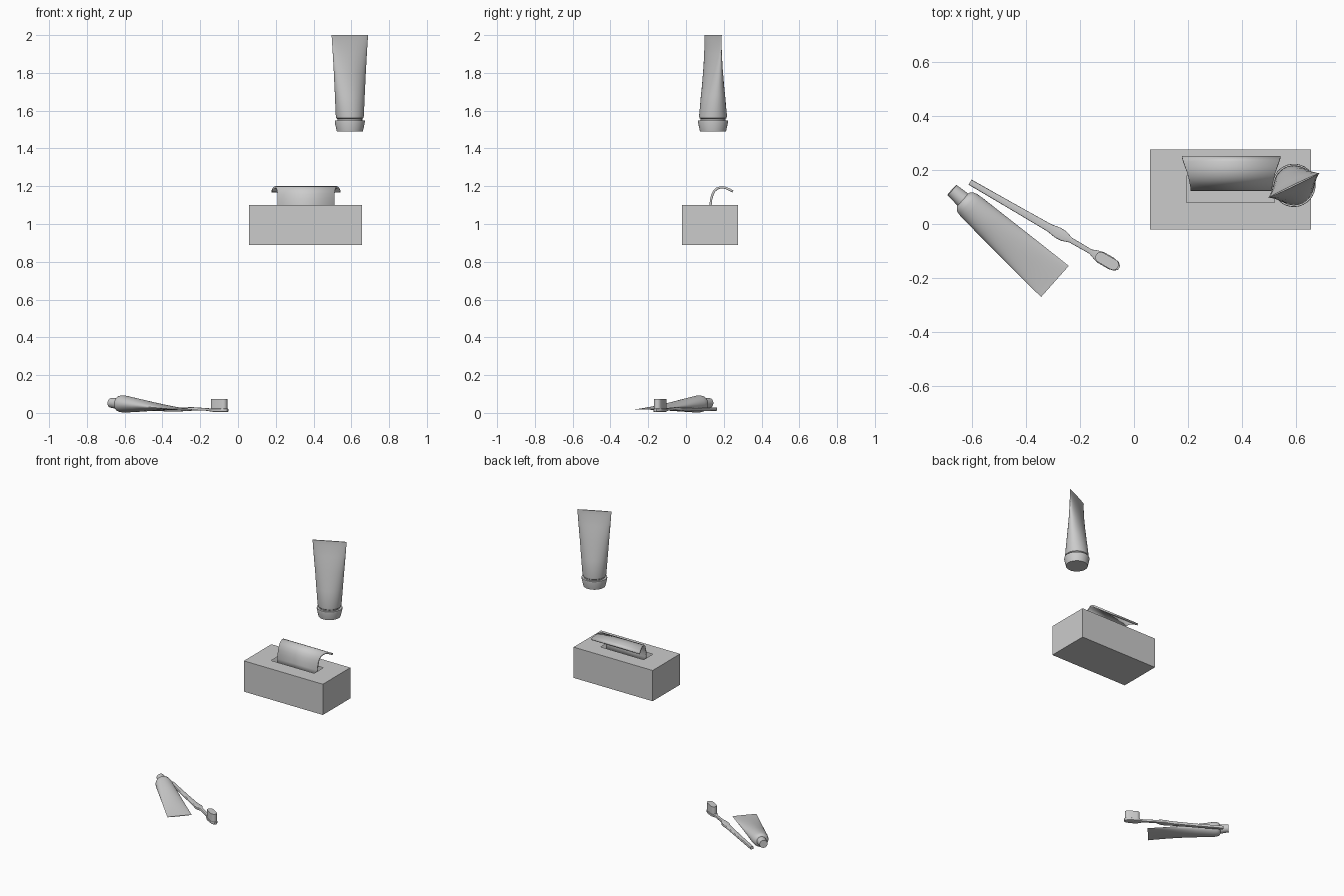
import bpy, bmesh, math
from mathutils import Matrix, Vector

if "Cube" in bpy.data.objects:
    bpy.data.objects.remove(bpy.data.objects["Cube"])


def make_object(name, bm, angle=35):
    bmesh.ops.recalc_face_normals(bm, faces=bm.faces)
    mesh = bpy.data.meshes.new(name)
    bm.to_mesh(mesh)
    bm.free()
    ob = bpy.data.objects.new(name, mesh)
    bpy.context.collection.objects.link(ob)
    bpy.ops.object.select_all(action='DESELECT')
    ob.select_set(True)
    bpy.context.view_layer.objects.active = ob
    if angle:
        bpy.ops.object.shade_smooth_by_angle(angle=math.radians(angle))
    return ob


def frame(origin, axis, side):
    # local z runs along the axis, local x along the wide side
    z = Vector(axis).normalized()
    x = Vector(side).normalized()
    y = z.cross(x)
    m = Matrix((x, y, z)).transposed().to_4x4()
    m.translation = Vector(origin)
    return m


def loft(name, m, stations, sides=32, power=1.0, angle=35):
    # stations: (distance, half width, half depth[, depth offset])
    bm = bmesh.new()
    rings = []
    for st in stations:
        t, a, b = st[:3]
        off = st[3] if len(st) > 3 else 0
        ring = []
        for i in range(sides):
            u = 2 * math.pi * i / sides
            c, s = math.cos(u), math.sin(u)
            x = a * math.copysign(abs(c) ** power, c)
            y = b * math.copysign(abs(s) ** power, s) + off
            ring.append(bm.verts.new(m @ Vector((x, y, t))))
        rings.append(ring)
    for r, q in zip(rings, rings[1:]):
        for i in range(sides):
            j = (i + 1) % sides
            bm.faces.new((r[i], r[j], q[j], q[i]))
    bm.faces.new(rings[0])
    bm.faces.new(rings[-1])
    return make_object(name, bm, angle)


# standing cream tube with its cap at the bottom
a = math.radians(25.7)
m = frame((0.592, 0.143, 0), (0, 0, 1), (math.cos(a), math.sin(a), 0))
loft("cream_cap", m, [(1.49, .069, .069), (1.54, .08, .08), (1.549, .079, .079)])
loft("cream_neck", m, [(1.545, .066, .066), (1.562, .066, .066)])
loft("cream_tube", m, [(1.556, .066, .066), (1.561, .072, .072), (1.572, .0745, .074),
                       (1.68, .083, .059), (1.8, .092, .039), (1.9, .1, .021),
                       (1.97, .105, .005), (2.0, .107, .003)])

# lying paste tube
start, end = Vector((-.674, .126, .053)), Vector((-.2925, -.213, .019))
axis = end - start
m = frame(start, axis, Vector((0, 0, 1)).cross(axis))
loft("paste_cap", m, [(0, .025, .025), (.055, .03, .03)])
loft("paste_tube", m, [(.05, .024, .024), (.056, .036, .036), (.064, .045, .042),
                       (.078, .05, .0445), (.1, .053, .045), (.2, .059, .034),
                       (.3, .065, .0225), (.4, .071, .0115), (.48, .0755, .004),
                       (.511, .077, .002)])

# toothbrush: handle, neck and head in one loft
start, end = Vector((-.607, .155, 0)), Vector((-.055, -.163, 0))
axis = end - start
m = frame(start, axis, Vector((0, 0, 1)).cross(axis))
up = 1 if m.col[1].z > 0 else -1
brush = [(0, .011, .009, .02), (.2, .013, .009, .018), (.34, .015, .01, .018),
         (.375, .021, .01, .019), (.4, .02, .01, .02), (.43, .01, .008, .022),
         (.515, .009, .007, .018), (.545, .02, .008, .015), (.56, .023, .009, .014),
         (.605, .023, .009, .014), (.625, .018, .009, .014), (.637, .008, .008, .014)]
loft("brush_handle", m, [(t, w, d, up * o) for t, w, d, o in brush], 16, .35)

# bristle block with rounded ends
bm = bmesh.new()
pts = []
for cx, a0 in ((.612, -90), (.558, 90)):
    for k in range(9):
        u = math.radians(a0 + k * 22.5)
        pts.append((cx + .02 * math.cos(u), .02 * math.sin(u)))
base = bm.faces.new([bm.verts.new(m @ Vector((y, up * .02, x))) for x, y in pts])
top = bmesh.ops.extrude_face_region(bm, geom=[base])["geom"]
for v in top:
    if isinstance(v, bmesh.types.BMVert):
        v.co.z += .054
make_object("brush_bristles", bm)

# tissue box: shell with a slot cut in its lid
bm = bmesh.new()
bmesh.ops.create_cube(bm, size=1)
for v in bm.verts:
    v.co = Vector((.3575 + v.co.x * .597, .1275 + v.co.y * .297, .995 + v.co.z * .21))
lid = max(bm.faces, key=lambda f: f.calc_center_median().z)
bmesh.ops.inset_region(bm, faces=[lid], thickness=.05)
for v in lid.verts:
    v.co.x = .195 if v.co.x < .3575 else .52
    v.co.y = .08 if v.co.y < .1275 else .178
bmesh.ops.delete(bm, geom=[lid], context='FACES')
make_object("tissue_box", bm, 0)

# tissue curling out of the slot: (y, z, half width)
bm = bmesh.new()
profile = [(.123, 1.06, .15), (.124, 1.10, .15), (.127, 1.13, .15), (.134, 1.157, .151),
           (.145, 1.178, .153), (.16, 1.192, .156), (.178, 1.199, .16),
           (.196, 1.2, .165), (.214, 1.196, .171), (.232, 1.188, .177), (.251, 1.177, .183)]
rows = [[bm.verts.new((.36 + s * w, y, z)) for s in (-1, 1)] for y, z, w in profile]
for r, q in zip(rows, rows[1:]):
    bm.faces.new((r[0], r[1], q[1], q[0]))
tissue = make_object("tissue", bm)
if tissue.data.polygons[0].normal.y > 0:
    tissue.data.flip_normals()
mod = tissue.modifiers.new("thickness", 'SOLIDIFY')
mod.thickness = .012
mod.offset = -1
